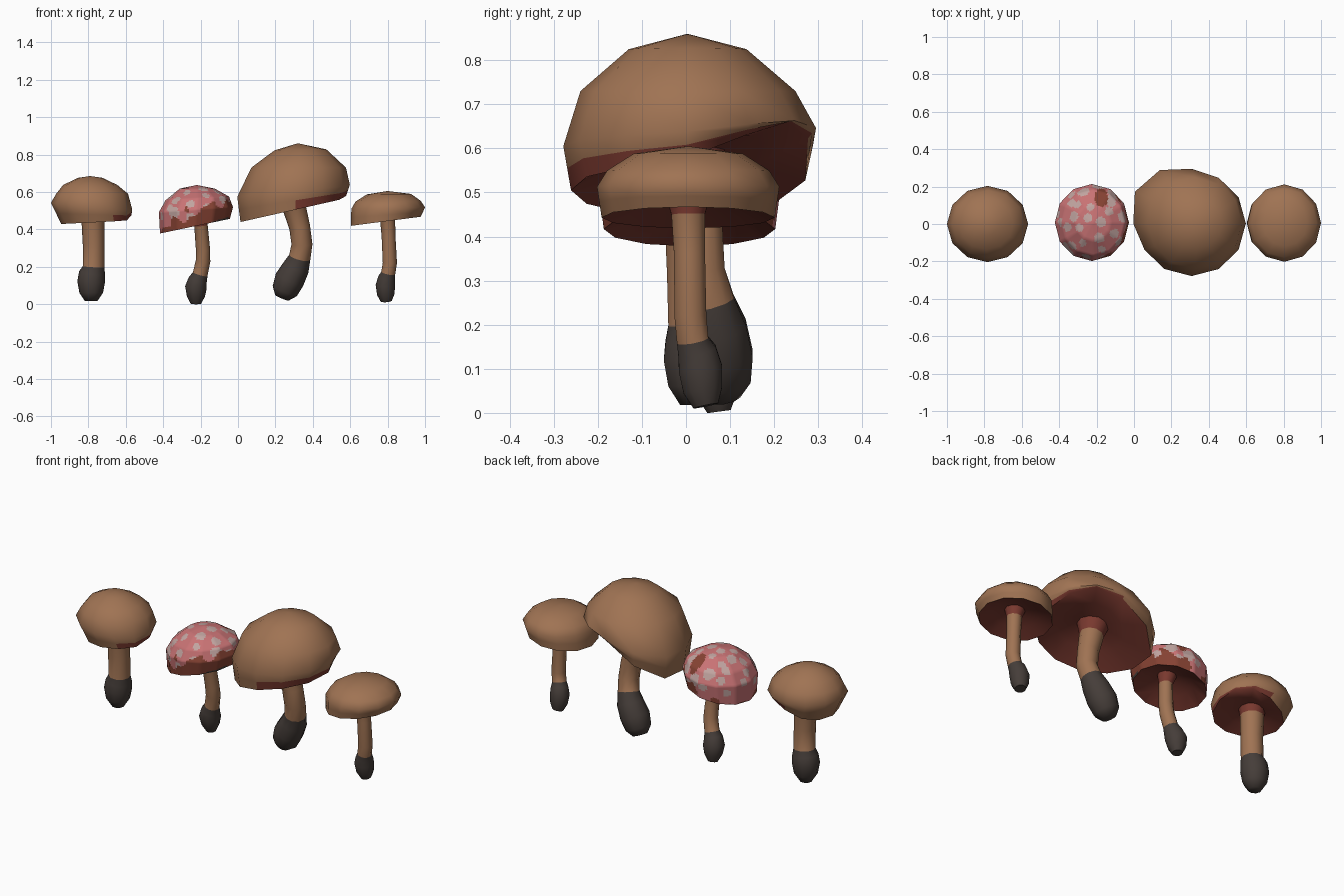
import bpy, bmesh, math, random
from mathutils import Vector, noise

if "Cube" in bpy.data.objects:
    bpy.data.objects.remove(bpy.data.objects["Cube"])

random.seed(4)
TAU = math.tau


def material(name, rgb):
    m = bpy.data.materials.new(name)
    m.diffuse_color = (*rgb, 1)
    m.use_nodes = True
    m.node_tree.nodes["Principled BSDF"].inputs["Base Color"].default_value = m.diffuse_color
    return m


TAN = material("tan", (0.35, 0.172, 0.087))
SOIL = material("dark soil grey", (0.06, 0.047, 0.041))
MAROON = material("maroon gills", (0.19, 0.04, 0.028))
PINK = material("pink", (0.58, 0.17, 0.175))
PALE = material("pale spots", (0.53, 0.37, 0.35))
RUST = material("rust red", (0.24, 0.055, 0.033))


def finish(name, bm, mats, angle):
    bmesh.ops.recalc_face_normals(bm, faces=bm.faces)
    me = bpy.data.meshes.new(name)
    bm.to_mesh(me)
    bm.free()
    for m in mats:
        me.materials.append(m)
    ob = bpy.data.objects.new(name, me)
    bpy.context.collection.objects.link(ob)
    bpy.ops.object.select_all(action='DESELECT')
    ob.select_set(True)
    bpy.context.view_layer.objects.active = ob
    bpy.ops.object.shade_smooth_by_angle(angle=math.radians(angle))
    return ob


def bridge(bm, a, b):
    n = len(a)
    return [bm.faces.new((a[i], a[(i + 1) % n], b[(i + 1) % n], b[i])) for i in range(n)]


def cap(name, cy, ysc, apex, rings, hollow, lift=0.0, lift_dir=90, bulge=0.0, red=None, spotted=False, n=12):
    """Rings run from crown to lip as (centre x, radius, z, slope along x).
    lift raises the lip in one direction; bulge widens the rim at the back left."""
    bm = bmesh.new()
    angs = [TAU * i / n for i in range(n)]

    def ring(cx, r, z, slope, up=0.0, wide=0.0):
        out = []
        for a in angs:
            u = up * max(0, math.cos(a - math.radians(lift_dir))) ** 2
            b = 1 + wide * max(0, math.cos(a - math.radians(140))) ** 4
            x, y = r * b * math.cos(a), r * b * ysc * math.sin(a)
            out.append(Vector((cx + x, cy + y, z + slope * x + u)))
        return out

    loops = [ring(*r, 0, bulge * 0.3) for r in rings[:-2]]
    loops.append(ring(*rings[-2], lift * 0.35, bulge))
    cx, r, z, s = rings[-1]
    lip = ring(cx, r, z, s, lift, bulge)
    loops.append([(p + q) / 2 for p, q in zip(loops[-1], lip)])
    loops.append(lip)
    n_outer = len(loops)
    # hollow underside
    loops.append(ring(cx, r * 0.62, z + hollow * 0.6, s, lift * 0.4, bulge * 0.5))
    loops.append(ring(cx, r * 0.25, z + hollow, s))
    vs = [[bm.verts.new(p) for p in lp] for lp in loops]
    top = bm.verts.new(apex)
    end = bm.verts.new((cx, cy, z + hollow))
    for i in range(n):
        bm.faces.new((top, vs[0][i], vs[0][(i + 1) % n]))
        bm.faces.new((end, vs[-1][(i + 1) % n], vs[-1][i])).material_index = 1
    for k in range(len(vs) - 1):
        for i, f in enumerate(bridge(bm, vs[k], vs[k + 1])):
            deg = 360 * (i + 0.5) / n
            deg = deg - 360 if deg > 180 else deg
            low_lip = k == n_outer - 2 and red and red[0] <= deg <= red[1]
            if k >= n_outer - 1 or low_lip:
                f.material_index = 1
    if spotted:
        paint_spots(bm, Vector((cx, cy, z + 0.03)))
    return finish(name, bm, [TAN, MAROON, PINK, PALE, RUST, SOIL], 60)


def paint_spots(bm, centre):
    # spot directions spread evenly over the dome
    spots = []
    for i in range(36):
        h, a = (i + 0.5) / 36, i * 2.39996 + random.uniform(-.25, .25)
        c = math.sqrt(1 - h * h)
        spots.append((Vector((c * math.cos(a), c * math.sin(a), h)), math.cos(random.uniform(.1, .18))))
    outer = [f for f in bm.faces if f.material_index == 0]
    edges = list({e for f in outer for e in f.edges})
    bmesh.ops.subdivide_edges(bm, edges=edges, cuts=7, use_grid_fill=True)
    for f in bm.faces:
        if f.material_index:
            continue
        p = f.calc_center_median()
        d = (p - centre).normalized()
        # ragged rust border, higher at the front and right, with a dark lower edge in front
        edge = 0.468 + 0.08 * d.x - 0.03 * d.y + 0.07 * noise.noise(p * 14)
        patch = ((p.x + 0.175) / 0.035) ** 2 + ((p.y - 0.14) / 0.05) ** 2 < 1
        if p.z < 0.41 + 0.06 * d.x and d.y < -0.2:
            f.material_index = 5
        elif p.z < edge or patch:
            f.material_index = 4
        elif any(d.dot(s) > lim for s, lim in spots):
            f.material_index = 3
        else:
            f.material_index = 2


def stem(name, path, soil_to, n=10):
    """Path points are (x, y, z, radius); segments below index soil_to are grey, the flared top is maroon."""
    bm = bmesh.new()
    vs = []
    for k, (x, y, z, r) in enumerate(path):
        q, p = path[min(k + 1, len(path) - 1)], path[max(k - 1, 0)]
        t = Vector((q[0] - p[0], q[1] - p[1], q[2] - p[2])).normalized()
        rot = Vector((0, 0, 1)).rotation_difference(t)
        vs.append([bm.verts.new(Vector((x, y, z)) + rot @ Vector((r * math.cos(TAU * i / n), r * math.sin(TAU * i / n), 0)))
                   for i in range(n)])
    bm.faces.new(vs[0][::-1]).material_index = 1
    bm.faces.new(vs[-1]).material_index = 2
    for k in range(len(vs) - 1):
        for f in bridge(bm, vs[k], vs[k + 1]):
            f.material_index = 1 if k < soil_to else (2 if k == len(vs) - 2 else 0)
    return finish(name, bm, [TAN, SOIL, MAROON], 60)


# round mushroom on the left
cap("round_cap", 0.0, 0.94, (-.79, 0, .685),
    [(-.79, .067, .675, 0), (-.79, .145, .637, 0), (-.78, .192, .59, 0), (-.783, .217, .52, -.1), (-.757, .188, .438, .05)],
    .05, lift=.07, lift_dir=50, red=(-50, 90))
stem("round_stem", [(-.785, .02, .018, .035), (-.785, .02, .06, .063), (-.785, .02, .12, .074), (-.78, .02, .165, .07),
                    (-.772, .015, .2, .058), (-.772, .012, .32, .058), (-.775, .01, .45, .062), (-.775, .01, .52, .075)], 4)

# spotted mushroom
cap("spotted_cap", 0.008, 1.04, (-.22, .008, .637),
    [(-.218, .093, .618, 0), (-.218, .17, .565, .06), (-.225, .198, .505, .07), (-.23, .187, .417, .21)],
    .06, spotted=True)
stem("spotted_stem", [(-.225, .075, .003, .028), (-.225, .07, .04, .048), (-.225, .065, .09, .058), (-.215, .055, .13, .05),
                      (-.202, .05, .16, .04), (-.187, .04, .23, .039), (-.187, .03, .29, .038), (-.198, .015, .42, .036),
                      (-.21, .01, .48, .05)], 4)

# large leaning mushroom
cap("large_cap", 0.003, 0.97, (.32, .003, .86),
    [(.335, .137, .825, .02), (.327, .25, .73, 0), (.308, .29, .605, .1), (.306, .272, .505, .225)],
    .09, lift=.13, lift_dir=72, bulge=.22, red=(-80, 95))
stem("large_stem", [(.235, .085, .035, .04), (.25, .08, .07, .07), (.275, .075, .13, .08), (.31, .068, .195, .072),
                    (.33, .055, .25, .058), (.342, .035, .32, .056), (.33, .03, .41, .056), (.3, .02, .52, .063),
                    (.28, .01, .6, .085)], 4)

# flat mushroom on the right
cap("flat_cap", 0.005, 1.05, (.8, .005, .605),
    [(.807, .118, .588, .01), (.803, .175, .55, .01), (.803, .197, .513, .02), (.79, .187, .443, .13)],
    .05)
stem("flat_stem", [(.792, .045, .016, .03), (.79, .038, .05, .046), (.788, .033, .1, .052), (.795, .025, .14, .046),
                   (.803, .015, .165, .038), (.812, .01, .22, .038), (.805, .008, .36, .037), (.8, .005, .45, .04),
                   (.795, .005, .5, .055)], 4)
